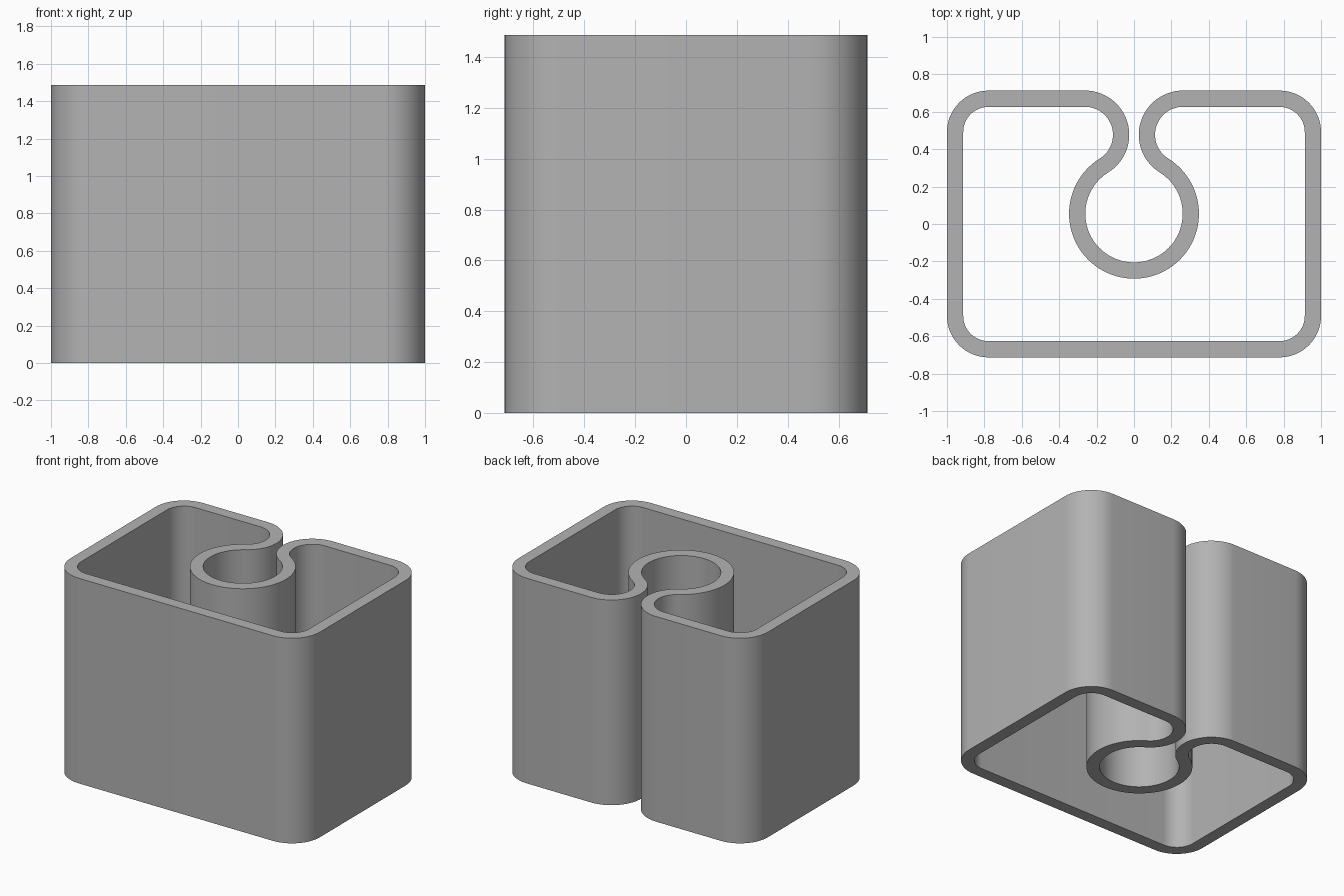
import bpy, bmesh
from math import radians, degrees, cos, sin, atan2, hypot

HEIGHT = 1.487
HALF_X, HALF_Y = 1.0, 0.713
HALF_WALL = 0.0435
CORNER_R = 0.178           # radii are along the middle of the wall
NECK = (0.262, 0.477)
NECK_R = 0.193
RING = (0.0, 0.055)

cube = bpy.data.objects.get("Cube")
if cube:
    bpy.data.objects.remove(cube, do_unlink=True)


def arc(centre, radius, start, end, steps):
    angles = [radians(start + (end - start) * i / steps) for i in range(steps + 1)]
    return [(centre[0] + radius * cos(a), centre[1] + radius * sin(a)) for a in angles]


def wall_outline(offset):
    """Closed outline parallel to the middle of the wall."""
    cx = HALF_X - HALF_WALL - CORNER_R
    cy = HALF_Y - HALF_WALL - CORNER_R
    dx, dy = NECK[0] - RING[0], NECK[1] - RING[1]
    join = degrees(atan2(dy, dx))          # where neck and ring curves meet
    ring_r = hypot(dx, dy) - NECK_R
    half = arc((cx, -cy), CORNER_R + offset, -90, 0, 16)
    half += arc((cx, cy), CORNER_R + offset, 0, 90, 16)
    half += arc(NECK, NECK_R + offset, 90, 180 + join, 28)
    half += arc(RING, ring_r - offset, join, -90, 36)[1:]
    mirrored = [(-x, y) for x, y in reversed(half[:-1])]
    return half + mirrored


# Continuous extruded wall with a keyhole channel at the back
bm = bmesh.new()
rails = []
for offset, z in ((HALF_WALL, 0), (HALF_WALL, HEIGHT), (-HALF_WALL, HEIGHT), (-HALF_WALL, 0)):
    rails.append([bm.verts.new((x, y, z)) for x, y in wall_outline(offset)])
count = len(rails[0])
for k in range(4):
    a, b = rails[k], rails[(k + 1) % 4]
    for i in range(count):
        j = (i + 1) % count
        bm.faces.new((a[i], a[j], b[j], b[i]))
bmesh.ops.recalc_face_normals(bm, faces=bm.faces)
mesh = bpy.data.meshes.new("keyhole_wall")
bm.to_mesh(mesh)
bm.free()

# Plain grey finish
grey = bpy.data.materials.new("grey")
grey.use_nodes = True
colour = (0.45, 0.45, 0.45, 1)
grey.diffuse_color = colour
grey.node_tree.nodes["Principled BSDF"].inputs["Base Color"].default_value = colour
mesh.materials.append(grey)

wall = bpy.data.objects.new("keyhole_wall", mesh)
bpy.context.collection.objects.link(wall)
bpy.ops.object.select_all(action="DESELECT")
wall.select_set(True)
bpy.context.view_layer.objects.active = wall
bpy.ops.object.shade_smooth_by_angle(angle=radians(30))
